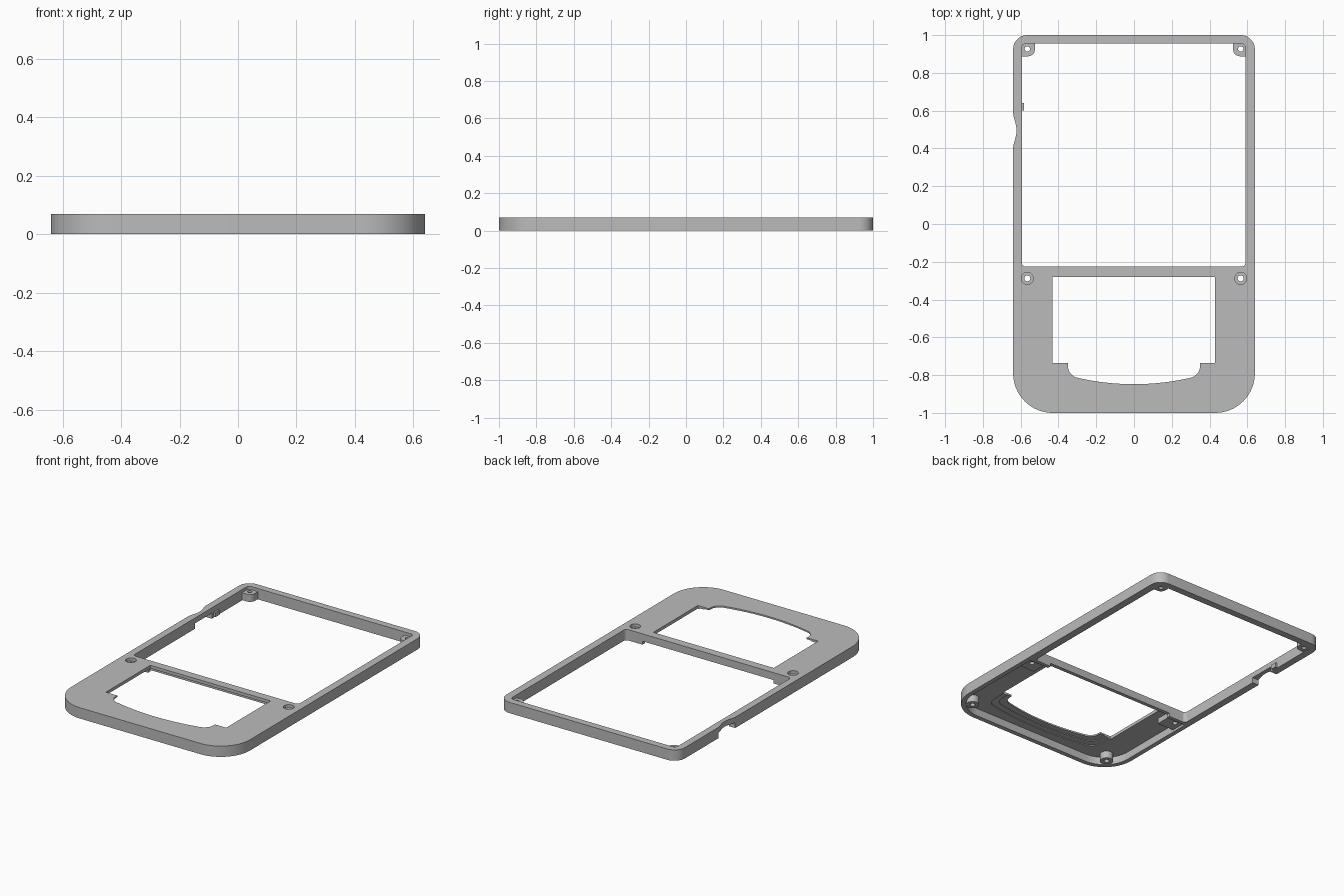
import bpy, bmesh, math
from mathutils import Vector

default = bpy.data.objects.get("Cube")
if default:
    bpy.data.objects.remove(default)

H = 0.07       # total height
PLATE = 0.05   # underside of the front plate

grey = bpy.data.materials.new("plain grey")
grey.use_nodes = True
grey.diffuse_color = (0.5, 0.5, 0.5, 1)
grey.node_tree.nodes["Principled BSDF"].inputs["Base Color"].default_value = (0.5, 0.5, 0.5, 1)


def rounded(corners, steps=10):
    """Outline from (x, y, radius) corners listed counter-clockwise."""
    pts = []
    for i, (x, y, r) in enumerate(corners):
        p = Vector((x, y))
        a = (Vector(corners[i - 1][:2]) - p).normalized()
        b = (Vector(corners[(i + 1) % len(corners)][:2]) - p).normalized()
        if r == 0:
            pts.append(p)
            continue
        half = a.angle(b) / 2
        centre = p + (a + b).normalized() * r / math.sin(half)
        start = p + a * r / math.tan(half) - centre
        end = p + b * r / math.tan(half) - centre
        sweep = math.atan2(start.x * end.y - start.y * end.x, start.dot(end))
        for k in range(steps + 1):
            t = sweep * k / steps
            c, s = math.cos(t), math.sin(t)
            pts.append(centre + Vector((start.x * c - start.y * s, start.x * s + start.y * c)))
    return pts


def box(x0, x1, y0, y1, r=0):
    return rounded([(x0, y0, r), (x1, y0, r), (x1, y1, r), (x0, y1, r)])


def circle(x, y, r, n=24):
    return [Vector((x + r * math.cos(k * math.tau / n), y + r * math.sin(k * math.tau / n))) for k in range(n)]


def prism(name, outline, z0, z1):
    bm = bmesh.new()
    face = bm.faces.new([bm.verts.new((p.x, p.y, z0)) for p in outline])
    top = bmesh.ops.extrude_face_region(bm, geom=[face])["geom"]
    bmesh.ops.translate(bm, vec=(0, 0, z1 - z0), verts=[v for v in top if isinstance(v, bmesh.types.BMVert)])
    bmesh.ops.recalc_face_normals(bm, faces=bm.faces)
    mesh = bpy.data.meshes.new(name)
    bm.to_mesh(mesh)
    bm.free()
    mesh.materials.append(grey)
    obj = bpy.data.objects.new(name, mesh)
    bpy.context.collection.objects.link(obj)
    return obj


def combine(target, operation, outline, z0, z1):
    """Join or cut a prism and bake the result."""
    tool = prism("tool", outline, z0, z1)
    mod = target.modifiers.new("shape", 'BOOLEAN')
    mod.operation, mod.solver, mod.object = operation, 'EXACT', tool
    bpy.context.view_layer.update()
    baked = bpy.data.meshes.new_from_object(target.evaluated_get(bpy.context.evaluated_depsgraph_get()))
    target.modifiers.clear()
    target.data = baked
    bpy.data.objects.remove(tool)


def cut(outline, z0, z1):
    combine(frame, 'DIFFERENCE', outline, z0, z1)


def add(outline, z0, z1):
    combine(frame, 'UNION', outline, z0, z1)


def bowl(grow):
    """Sagging opening below the lower window, enlarged by grow."""
    w, floor = 0.35 + grow, -0.81 - grow
    corner = rounded([(-w, -0.72, 0), (-w, floor + 0.005, 0.065), (0, floor - 0.06, 0)])[:-1]
    n = 20
    sag = []
    x_end = corner[-1].x
    y_end = corner[-1].y
    for k in range(1, n):
        t = -1 + 2 * k / n
        sag.append(Vector((-x_end * t, -0.848 - grow + (y_end + 0.848 + grow) * t * t)))
    mirrored = [Vector((-p.x, p.y)) for p in reversed(corner)]
    return corner + sag + mirrored


# Main body with large front corners
frame = prism("frame", rounded([(-0.64, -1, 0.21), (0.64, -1, 0.21), (0.64, 1, 0.075), (-0.64, 1, 0.075)], 16), 0, H)

# Upper opening
cut(box(-0.594, 0.59, -0.226, 0.955, 0.022), -0.1, 0.2)

# Hollow underside of the lower section
cut(rounded([(-0.61, -0.97, 0.18), (0.61, -0.97, 0.18), (0.61, -0.25, 0.01), (-0.61, -0.25, 0.01)], 14), -0.1, PLATE)

# Stepped recesses around the lower window, from below
cut(bowl(0.07), 0.03, PLATE + 0.005)
cut(bowl(0.035), 0.03, PLATE + 0.01)

# Lower window and its bowl
cut(box(-0.432, 0.43, -0.735, -0.28), -0.1, 0.2)
cut(bowl(0), -0.1, 0.2)

# Raised underside of the dividing bar
cut(box(-0.47, 0.47, -0.27, -0.2), -0.1, 0.022)

for side in (-1, 1):
    # Upper corner bosses, lower than the rim
    x = side * 0.565
    xs = sorted((side * 0.525, side * 0.61))
    radii = (0.035, 0) if side > 0 else (0, 0.035)
    add(rounded([(xs[0], 0.888, radii[0]), (xs[1], 0.888, radii[1]), (xs[1], 0.97, 0), (xs[0], 0.97, 0)]), 0.003, 0.05)
    cut(circle(x, 0.927, 0.014), -0.1, 0.2)

    # Middle screw blocks with countersunk holes
    xs = sorted((side * 0.49, side * 0.625))
    add(box(*xs, -0.36, -0.235), 0.015, 0.06)
    cut(circle(x, -0.288, 0.032), 0.05, 0.2)
    cut(circle(x, -0.288, 0.016), -0.1, 0.2)

    # Front corner posts with blind holes
    add(circle(side * 0.53, -0.89, 0.04), 0.003, 0.06)
    cut(circle(side * 0.53, -0.89, 0.016), -0.1, 0.04)

# Finger scallop and port notch in the right wall
scallop = [Vector((-0.7, 0.6)), Vector((-0.7, 0.39))]
for k in range(25):
    t = k / 24
    scallop.append(Vector((-0.641 + 0.0095 * (1 - math.cos(math.tau * t)), 0.39 + 0.21 * t)))
cut(scallop, -0.1, 0.2)
cut(box(-0.7, -0.56, 0.41, 0.58), -0.1, 0.035)

# Small catch beside the notch
add(box(-0.61, -0.582, 0.60, 0.64), 0.005, 0.035)

bpy.ops.object.select_all(action='DESELECT')
frame.select_set(True)
bpy.context.view_layer.objects.active = frame
bpy.ops.object.shade_smooth_by_angle(angle=math.radians(30))
